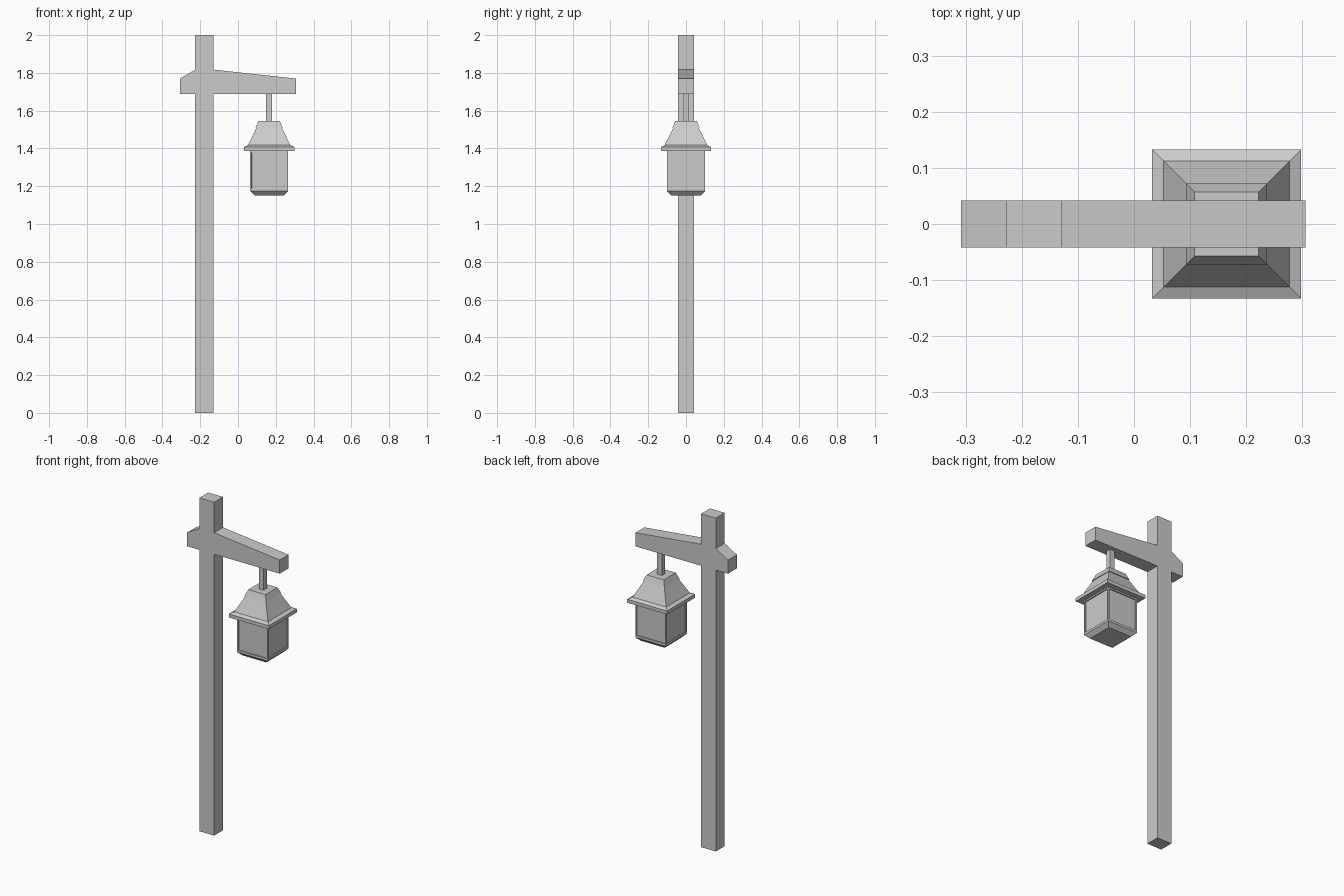
import bpy, bmesh

if "Cube" in bpy.data.objects:
    bpy.data.objects.remove(bpy.data.objects["Cube"])

LX = 0.165      # lantern centre in x
T = 0.042       # half thickness of the timber


def finish(bm, name):
    bmesh.ops.recalc_face_normals(bm, faces=bm.faces)
    mesh = bpy.data.meshes.new(name)
    bm.to_mesh(mesh)
    bm.free()
    obj = bpy.data.objects.new(name, mesh)
    bpy.context.collection.objects.link(obj)
    return obj


def plank(name, outline):
    """Extrude an x-z outline through the timber thickness."""
    bm = bmesh.new()
    face = bm.faces.new([bm.verts.new((x, -T, z)) for x, z in outline])
    ext = bmesh.ops.extrude_face_region(bm, geom=[face])["geom"]
    moved = [v for v in ext if isinstance(v, bmesh.types.BMVert)]
    bmesh.ops.translate(bm, verts=moved, vec=(0, 2 * T, 0))
    return finish(bm, name)


def square_loft(name, profile, panel=None):
    """Stack square rings of (half width, z); optionally sink side panels."""
    bm = bmesh.new()
    rings = [[bm.verts.new((LX + sx * h, sy * h, z))
              for sx, sy in ((-1, -1), (1, -1), (1, 1), (-1, 1))]
             for h, z in profile]
    sides = []
    for a, b in zip(rings, rings[1:]):
        for i in range(4):
            j = (i + 1) % 4
            sides.append(bm.faces.new((a[i], a[j], b[j], b[i])))
    bm.faces.new(rings[0][::-1])
    bm.faces.new(rings[-1])
    bmesh.ops.recalc_face_normals(bm, faces=bm.faces)
    if panel:
        border, depth = panel
        bmesh.ops.inset_individual(bm, faces=sides, thickness=border)
        bmesh.ops.inset_individual(bm, faces=sides, thickness=0.0005, depth=-depth)
    return finish(bm, name)


# Upright post
plank("post", [(-0.227, 0), (-0.129, 0), (-0.129, 2), (-0.227, 2)])

# Cross arm: short stub on the left, long tapering arm on the right
plank("arm_stub", [(-0.308, 1.688), (-0.227, 1.688), (-0.227, 1.817), (-0.308, 1.77)])
plank("arm", [(-0.129, 1.688), (0.306, 1.688), (0.306, 1.77), (-0.129, 1.817)])

# Hanging rod
square_loft("hanging_rod", [(0.016, 1.54), (0.016, 1.69)])

# Lantern roof: cap, sloping roof and brim
square_loft("lantern_cap", [(0.072, 1.508), (0.057, 1.545)])
square_loft("lantern_roof", [(0.112, 1.418), (0.068, 1.508)])
square_loft("lantern_brim", [(0.133, 1.387), (0.133, 1.408), (0.112, 1.418)])

# Lantern body with sunken panes, and chamfered base
square_loft("lantern_body", [(0.101, 1.18), (0.101, 1.387)], panel=(0.012, 0.006))
square_loft("lantern_base", [(0.078, 1.152), (0.101, 1.175), (0.101, 1.18)])
